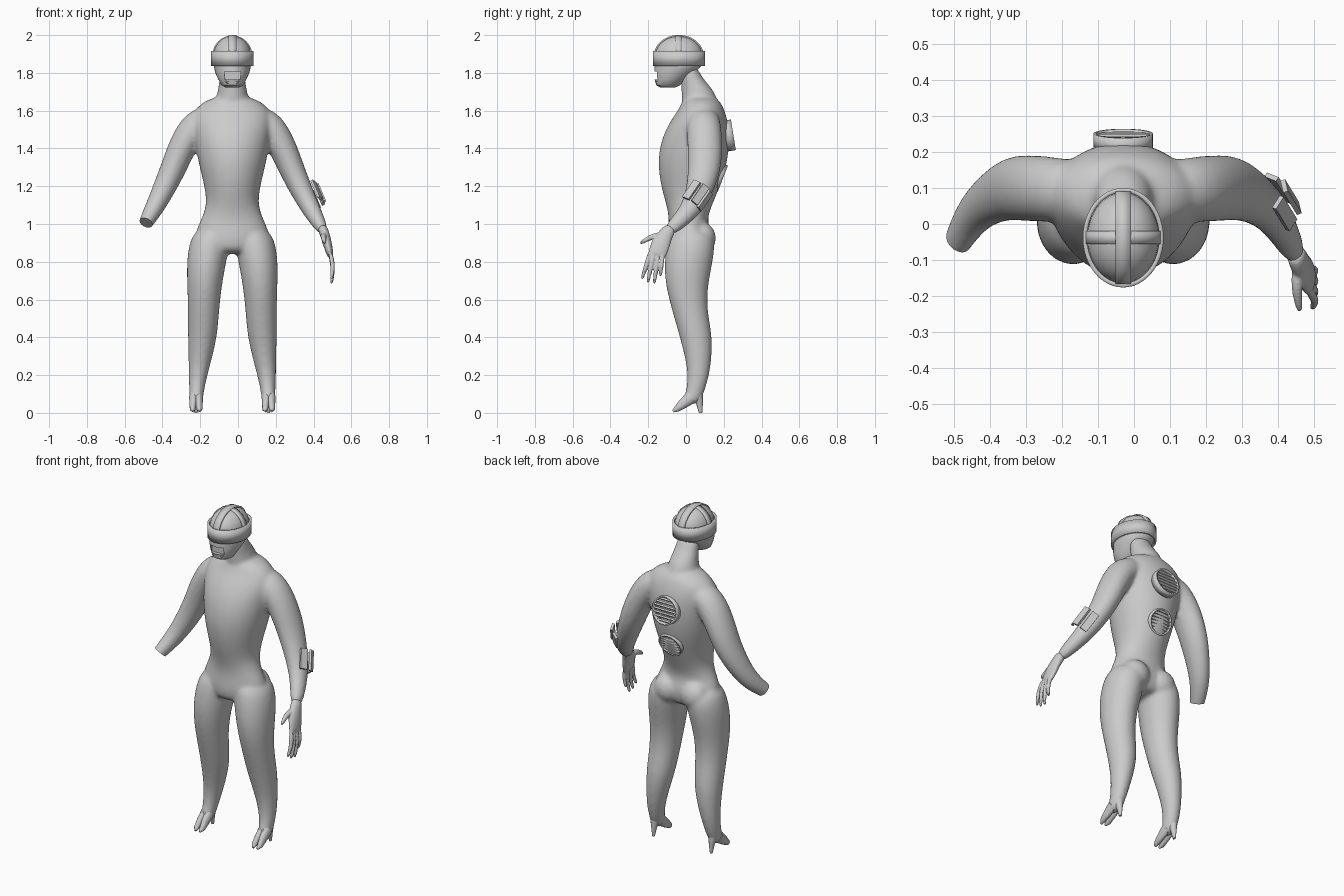
import bpy, bmesh, math
from mathutils import Vector, Matrix

cube = bpy.data.objects.get("Cube")
if cube:
    bpy.data.objects.remove(cube)

CX = -0.03  # body centre line
grey = bpy.data.materials.new("plain grey")
grey.use_nodes = True
grey.diffuse_color = (0.6, 0.6, 0.6, 1)
grey.node_tree.nodes["Principled BSDF"].inputs["Base Color"].default_value = (0.6, 0.6, 0.6, 1)


def make(name, bm, smooth=True):
    bmesh.ops.recalc_face_normals(bm, faces=bm.faces)
    me = bpy.data.meshes.new(name)
    bm.to_mesh(me)
    bm.free()
    ob = bpy.data.objects.new(name, me)
    bpy.context.collection.objects.link(ob)
    me.materials.append(grey)
    activate(ob)
    if smooth:
        bpy.ops.object.shade_smooth_by_angle(angle=math.radians(40))
    return ob


def activate(ob):
    bpy.ops.object.select_all(action='DESELECT')
    ob.select_set(True)
    bpy.context.view_layer.objects.active = ob


def modify(ob, kind, **settings):
    m = ob.modifiers.new(kind.lower(), kind)
    for key, value in settings.items():
        setattr(m, key, value)
    activate(ob)
    bpy.ops.object.modifier_apply(modifier=m.name)


def skin(bm, rings, n=16):
    """Bridge elliptical rings of (centre, u axis, v axis) and cap both ends."""
    loops = []
    for c, u, v in rings:
        angles = [2 * math.pi * i / n for i in range(n)]
        loops.append([bm.verts.new(c + u * math.cos(a) + v * math.sin(a)) for a in angles])
    for a, b in zip(loops, loops[1:]):
        for i in range(n):
            j = (i + 1) % n
            bm.faces.new((a[i], a[j], b[j], b[i]))
    bm.faces.new(loops[0])
    bm.faces.new(loops[-1])


def stack(bm, rows, n=16):
    """Level rings: height, centre x, half width, front y, back y."""
    skin(bm, [(Vector((x, (f + b) / 2, z)), Vector((w, 0, 0)), Vector((0, (b - f) / 2, 0)))
              for z, x, w, f, b in rows], n)


def tube(bm, points, radii, ref=(0, 1, 0), n=12):
    """Rings square to a path, radii as (across, along ref)."""
    pts = [Vector(p) for p in points]
    rings = []
    for i, p in enumerate(pts):
        t = (pts[min(i + 1, len(pts) - 1)] - pts[max(i - 1, 0)]).normalized()
        u = Vector(ref).cross(t).normalized()
        rings.append((p, u * radii[i][0], t.cross(u) * radii[i][1]))
    skin(bm, rings, n)


def block(bm, size, matrix):
    bmesh.ops.create_cube(bm, size=1, matrix=matrix @ Matrix.Diagonal((*size, 1)))


def fuse(ob, voxel, passes):
    modify(ob, 'SUBSURF', levels=2)
    modify(ob, 'REMESH', mode='VOXEL', voxel_size=voxel)
    modify(ob, 'SMOOTH', factor=0.5, iterations=passes)


# Body: torso, neck, legs, arms and feet fused into one skin
bm = bmesh.new()
torso = [(0.84, .12, -.07, .1), (0.88, .19, -.1, .13), (0.95, .205, -.1, .14), (1.02, .17, -.09, .11),
         (1.1, .137, -.105, .14), (1.2, .15, -.137, .185), (1.33, .185, -.155, .225),
         (1.45, .205, -.135, .235), (1.55, .22, -.085, .225), (1.62, .2, -.03, .2), (1.68, .1, -.015, .165)]
stack(bm, [(z, CX, w, f, b) for z, w, f, b in torso])
neck = [(1.6, .1, -.02, .17), (1.66, .09, -.025, .17), (1.72, .075, -.025, .14), (1.78, .068, -.03, .08),
        (1.84, .06, -.03, .06)]
stack(bm, [(z, CX, w, f, b) for z, w, f, b in neck])
legs = [(0.98, .09, .09, -.07, .12), (0.92, .118, .11, -.1, .16), (0.8, .137, .107, -.118, .145),
        (0.68, .147, .094, -.112, .118), (0.55, .152, .084, -.078, .112), (0.41, .157, .08, -.037, .142),
        (0.28, .171, .062, -.002, .137), (0.18, .184, .048, .01, .12), (0.1, .19, .038, -.004, .095),
        (0.04, .192, .034, -.03, .065)]
arm = [(.08, .09, 1.57), (.19, .095, 1.535), (.262, .1, 1.42), (.31, .1, 1.3), (.36, .075, 1.19),
       (.41, .035, 1.09), (.45, -.03, 1.02), (.485, -.1, .955)]
arm_r = [(.07, .08), (.088, .092), (.077, .095), (.07, .09), (.062, .075), (.052, .06), (.042, .046), (.028, .033)]
for s in (-1, 1):
    stack(bm, [(z, CX + s * x, w, f, b) for z, x, w, f, b in legs])
    tube(bm, [(CX + s * x, y, z) for x, y, z in arm], arm_r, n=16)
    bmesh.ops.create_icosphere(bm, subdivisions=2, radius=1, matrix=Matrix.Translation(
        (CX + s * .09, .085, .925)) @ Matrix.Diagonal((.088, .078, .09, 1)))
body = make("body", bm)
fuse(body, 0.011, 6)

# Right forearm ends in a clean cut above the wrist
bm = bmesh.new()
bm.from_mesh(body.data)
verts = [v for v in bm.verts if v.co.x < -0.36 and v.co.z < 1.2]
vset = set(verts)
edges = [e for e in bm.edges if all(v in vset for v in e.verts)]
faces = [f for f in bm.faces if all(v in vset for v in f.verts)]
cut = bmesh.ops.bisect_plane(bm, geom=verts + edges + faces, plane_co=(-.487, -.035, 1.0),
                             plane_no=(-.4, -.55, -.75), clear_outer=True)
rim = [e for e in cut["geom_cut"] if isinstance(e, bmesh.types.BMEdge)]
bmesh.ops.contextual_create(bm, geom=rim)
bm.to_mesh(body.data)
bm.free()
activate(body)
bpy.ops.object.shade_smooth_by_angle(angle=math.radians(50))

# Feet: two toes at the front and a heel spur on each
for s, side in ((-1, "right"), (1, "left")):
    bm = bmesh.new()
    x = CX + s * .192
    for d in (-1, 1):
        tube(bm, [(x + d * .013, .03, .085), (x + d * .016, -.02, .045), (x + d * .018, -.05, .02),
                  (x + d * .014, -.068, .009)], [(.024, .035), (.019, .026), (.015, .016), (.006, .007)])
    tube(bm, [(x, .06, .1), (x, .072, .05), (x, .077, .0)], [(.028, .03), (.015, .018), (.007, .009)])
    make(side + "_foot", bm)

# Left hand: palm, four fingers and a thumb
bm = bmesh.new()
tube(bm, [(.445, -.075, .985), (.458, -.105, .95), (.472, -.132, .9), (.485, -.15, .85), (.49, -.158, .825)],
     [(.028, .033), (.026, .038), (.025, .052), (.02, .05), (.014, .046)], n=16)
knuckles = [(-.188, -.232, .715), (-.168, -.202, .695), (-.146, -.168, .69), (-.122, -.135, .73)]
for y, tip_y, tip_z in knuckles:
    mid = ((y + tip_y) / 2, (.85 + tip_z) / 2)
    tube(bm, [(.484, y, .86), (.505, mid[0], mid[1]), (.496, tip_y, tip_z), (.492, tip_y, tip_z - .006)],
         [(.014, .014), (.013, .013), (.01, .01), (.005, .005)], n=8)
tube(bm, [(.458, -.11, .935), (.45, -.165, .94), (.455, -.215, .915), (.46, -.245, .895)],
     [(.02, .02), (.018, .018), (.014, .013), (.008, .008)], ref=(1, 0, 0), n=8)
fuse(make("left_hand", bm), 0.005, 3)

# Forearm device: long plates wrapped round the outside of the arm
a = Vector((-.055, .09, .13)).normalized()
out = Vector((1, .25, 0))
out = (out - a * out.dot(a)).normalized()
core = Vector((.365, .048, 1.145))
bm = bmesh.new()
for deg, lift in ((-44, .066), (0, .076), (44, .066)):
    normal = Matrix.Rotation(math.radians(deg), 3, a) @ out
    rot = Matrix((normal, a.cross(normal), a)).transposed().to_4x4()
    block(bm, (.014, .042, .115), Matrix.Translation(core + normal * lift) @ rot)
make("forearm_device", bm, False)

# Head: skull with a narrowing jaw, and an open mouth cut into it
HY = -.038
bm = bmesh.new()
head = [(1.722, .035, -.135, -.06), (1.735, .058, -.158, -.03), (1.765, .074, -.166, .0),
        (1.8, .09, -.168, .045), (1.84, .099, -.166, .083), (1.89, .1, -.165, .088)]
for k in range(1, 8):
    t = k / 8 * math.pi / 2
    w = math.cos(t)
    head.append((1.89 + .106 * math.sin(t), .1 * w, HY - .126 * w, HY + .126 * w))
stack(bm, [(z, CX, w, f, b) for z, w, f, b in head], 32)
skull = make("head", bm)
bm = bmesh.new()
block(bm, (.085, .06, .042), Matrix.Translation((CX, -.175, 1.786)))
cutter = make("mouth_cutter", bm, False)
cutter.hide_render = True
modify(skull, 'BOOLEAN', operation='DIFFERENCE', object=cutter, solver='EXACT')
bpy.data.objects.remove(cutter)
activate(skull)
bpy.ops.object.shade_smooth_by_angle(angle=math.radians(40))

# Mouth frame: a rounded rim round the opening
bm = bmesh.new()
corners = [(-.048, 1.8), (-.035, 1.815), (.035, 1.815), (.048, 1.8), (.045, 1.768), (.028, 1.75),
           (-.028, 1.75), (-.045, 1.768)]
for (x0, z0), (x1, z1) in zip(corners, corners[1:] + corners[:1]):
    y0, y1 = (-.168 + 25 * x * x * .7 for x in (x0, x1))
    tube(bm, [(CX + x0, y0, z0), (CX + x1, y1, z1)], [(.006, .006)] * 2, n=6)
make("mouth_frame", bm)


def strip(name, rows, closed, thick):
    """Ribbon through pairs of edge points, given thickness."""
    bm = bmesh.new()
    pairs = [[bm.verts.new(p) for p in row] for row in rows]
    for p, q in zip(pairs, pairs[1:] + (pairs[:1] if closed else [])):
        bm.faces.new((p[0], p[1], q[1], q[0]))
    modify(make(name, bm), 'SOLIDIFY', thickness=thick, offset=0)


# Helmet: headband standing off the skull and two crossing straps
turn = [2 * math.pi * i / 48 for i in range(48)]
strip("headband", [[(CX + .106 * math.cos(t), HY + .132 * math.sin(t), z) for z in (1.837, 1.915)]
                   for t in turn], True, .012)
arc = [math.pi * i / 24 for i in range(25)]
strip("front_to_back_strap", [[(CX + w, HY - .128 * math.cos(t), 1.89 + .107 * math.sin(t))
                               for w in (-.021, .021)] for t in arc], False, .008)
strip("side_to_side_strap", [[(CX - .102 * math.cos(t), HY + w, 1.89 + .104 * math.sin(t))
                              for w in (-.018, .018)] for t in arc], False, .008)

# Back vents: a round rim filled with slanted slats
for name, y, z, r, tilt in (("upper_vent", .238, 1.47, .078, .16), ("lower_vent", .183, 1.245, .07, -.37)):
    place = Matrix.Translation((CX, y, z)) @ Matrix.Rotation(tilt, 4, 'X')
    bm = bmesh.new()
    for i in range(-3, 4):
        h = i * r * .26
        chord = 2 * math.sqrt(r * r * .9 - h * h)
        block(bm, (chord, .016, r * .13), place @ Matrix.Translation((0, 0, h)) @ Matrix.Rotation(.5, 4, 'X'))
    make(name + "_slats", bm, False)
    strip(name + "_rim", [[place @ Vector((r * math.cos(t), d, r * math.sin(t))) for d in (-.03, .013)]
                          for t in turn], True, .008)
